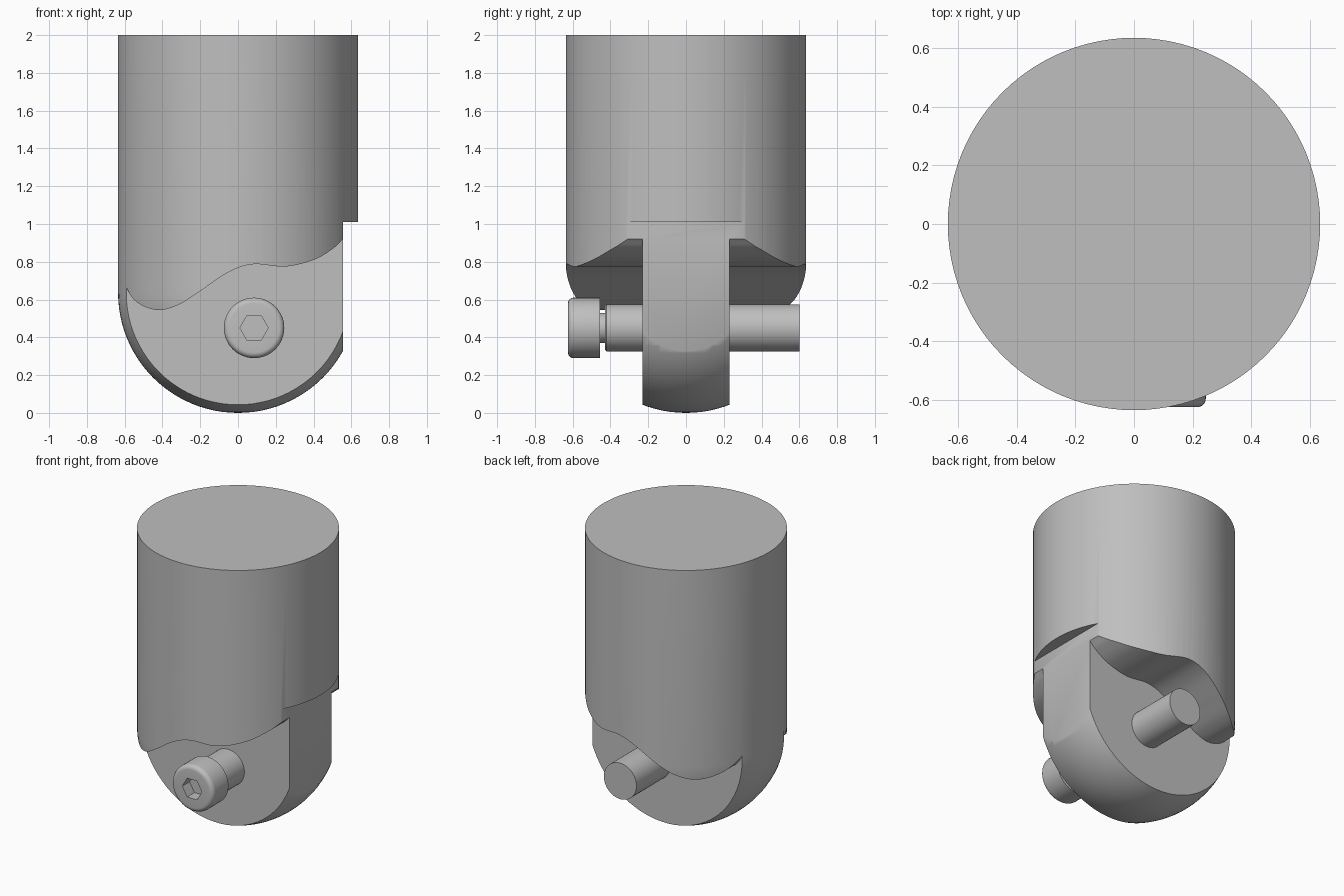
import bpy, bmesh, math
from mathutils import Matrix, Vector

if "Cube" in bpy.data.objects:
    bpy.data.objects.remove(bpy.data.objects["Cube"])

R = 0.635          # body radius
TONGUE = 0.23      # half thickness of the tongue
FLAT_X = 0.555     # flat on the left side
PIN = Vector((0.085, 0, 0.45))

steel = bpy.data.materials.new("grey steel")
steel.use_nodes = True
colour = (0.52, 0.52, 0.52, 1)
steel.diffuse_color = colour
steel.node_tree.nodes["Principled BSDF"].inputs["Base Color"].default_value = colour


def finish(name, bm):
    bmesh.ops.remove_doubles(bm, verts=bm.verts, dist=1e-5)
    bmesh.ops.recalc_face_normals(bm, faces=bm.faces)
    mesh = bpy.data.meshes.new(name)
    bm.to_mesh(mesh)
    bm.free()
    mesh.materials.append(steel)
    obj = bpy.data.objects.new(name, mesh)
    bpy.context.collection.objects.link(obj)
    return obj


def lathe(name, profile, steps, matrix=Matrix()):
    """Revolve (radius, height) points about z, capping open ends."""
    bm = bmesh.new()
    rings = []
    for r, h in profile:
        if r < 1e-6:
            rings.append([bm.verts.new((0, 0, h))] * steps)
        else:
            rings.append([bm.verts.new((r * math.cos(a), r * math.sin(a), h))
                          for a in (math.tau * i / steps for i in range(steps))])
    for low, high in zip(rings, rings[1:]):
        for i in range(steps):
            j = (i + 1) % steps
            quad = [low[i], low[j], high[j], high[i]]
            bm.faces.new(list(dict.fromkeys(quad)))
    for (r, h), ring in zip((profile[0], profile[-1]), (rings[0], rings[-1])):
        if r > 1e-6:
            bm.faces.new(ring)
    bm.transform(matrix)
    return finish(name, bm)


def prism(name, outline, y0, y1):
    """Extrude an (x, z) outline along y."""
    bm = bmesh.new()
    face = bm.faces.new([bm.verts.new((x, y0, z)) for x, z in outline])
    new = bmesh.ops.extrude_face_region(bm, geom=[face])["geom"]
    verts = [v for v in new if isinstance(v, bmesh.types.BMVert)]
    bmesh.ops.translate(bm, vec=(0, y1 - y0, 0), verts=verts)
    return finish(name, bm)


def cut(obj, cutter):
    cutter.hide_render = True
    mod = obj.modifiers.new("cut", "BOOLEAN")
    mod.operation = "DIFFERENCE"
    mod.solver = "EXACT"
    mod.object = cutter
    bpy.context.view_layer.objects.active = obj
    bpy.ops.object.modifier_apply(modifier=mod.name)
    bpy.data.objects.remove(cutter)


def smooth(obj):
    bpy.ops.object.select_all(action="DESELECT")
    obj.select_set(True)
    bpy.context.view_layer.objects.active = obj
    bpy.ops.object.shade_smooth_by_angle(angle=math.radians(30))


def spline(points, n=8):
    """Smooth curve through the points."""
    p = [Vector(q) for q in points]
    p = [2 * p[0] - p[1]] + p + [2 * p[-1] - p[-2]]
    out = []
    for a, b, c, d in zip(p, p[1:], p[2:], p[3:]):
        for i in range(n):
            t = i / n
            out.append(0.5 * (2 * b + (c - a) * t + (2 * a - 5 * b + 4 * c - d) * t * t
                              + (3 * b - a - 3 * c + d) * t ** 3))
    return [tuple(v) for v in out] + [tuple(p[-2])]


def arc(cr, ch, rad, a0, a1, n):
    return [(cr + rad * math.cos(math.radians(a0 + (a1 - a0) * i / n)),
             ch + rad * math.sin(math.radians(a0 + (a1 - a0) * i / n))) for i in range(n + 1)]


# Body: cylinder with a domed lower end
dome = arc(0, R, R, -90, 0, 24)
dome[0] = (0, 0)
body = lathe("body", dome + [(R, 2)], 96)

# Wavy shoulders above the tongue, front and back
wave = spline([(-0.64, 0.86), (-0.6, 0.69), (-0.54, 0.59), (-0.43, 0.545), (-0.32, 0.57),
               (-0.2, 0.645), (-0.05, 0.745), (0.08, 0.787), (0.25, 0.775),
               (0.4, 0.81), (0.5, 0.868), (0.56, 0.925), (0.7, 1.07)])
outline = [(-0.64, -0.2)] + wave + [(0.7, -0.2)]
for side in (-1, 1):
    cut(body, prism("shoulder_cutter", outline, side * TONGUE, side * 0.8))

# Side flat under the cylinder rim
cut(body, prism("flat_cutter", [(FLAT_X, -0.3), (0.9, -0.3), (0.9, 1.01), (FLAT_X, 1.01)], -0.8, 0.8))
smooth(body)

# Cross pin and bolt, both along y
along_y = Matrix.Translation(PIN) @ Matrix.Rotation(-math.pi / 2, 4, "X")
pin = lathe("cross_pin", [(0.115, -0.43), (0.125, -0.42), (0.125, 0.6)], 48, along_y)
smooth(pin)
neck = lathe("bolt_neck", [(0.08, -0.47), (0.08, -0.42)], 32, along_y)
smooth(neck)
head = lathe("bolt_head", arc(0.13, -0.595, 0.03, -90, 0, 6) + [(0.16, -0.455)], 48, along_y)

# Hexagonal socket in the bolt head
hexagon = [(PIN.x + 0.075 * math.cos(math.pi * i / 3),
            PIN.z + 0.075 * math.sin(math.pi * i / 3)) for i in range(6)]
cut(head, prism("socket_cutter", hexagon, -0.7, -0.545))
smooth(head)
